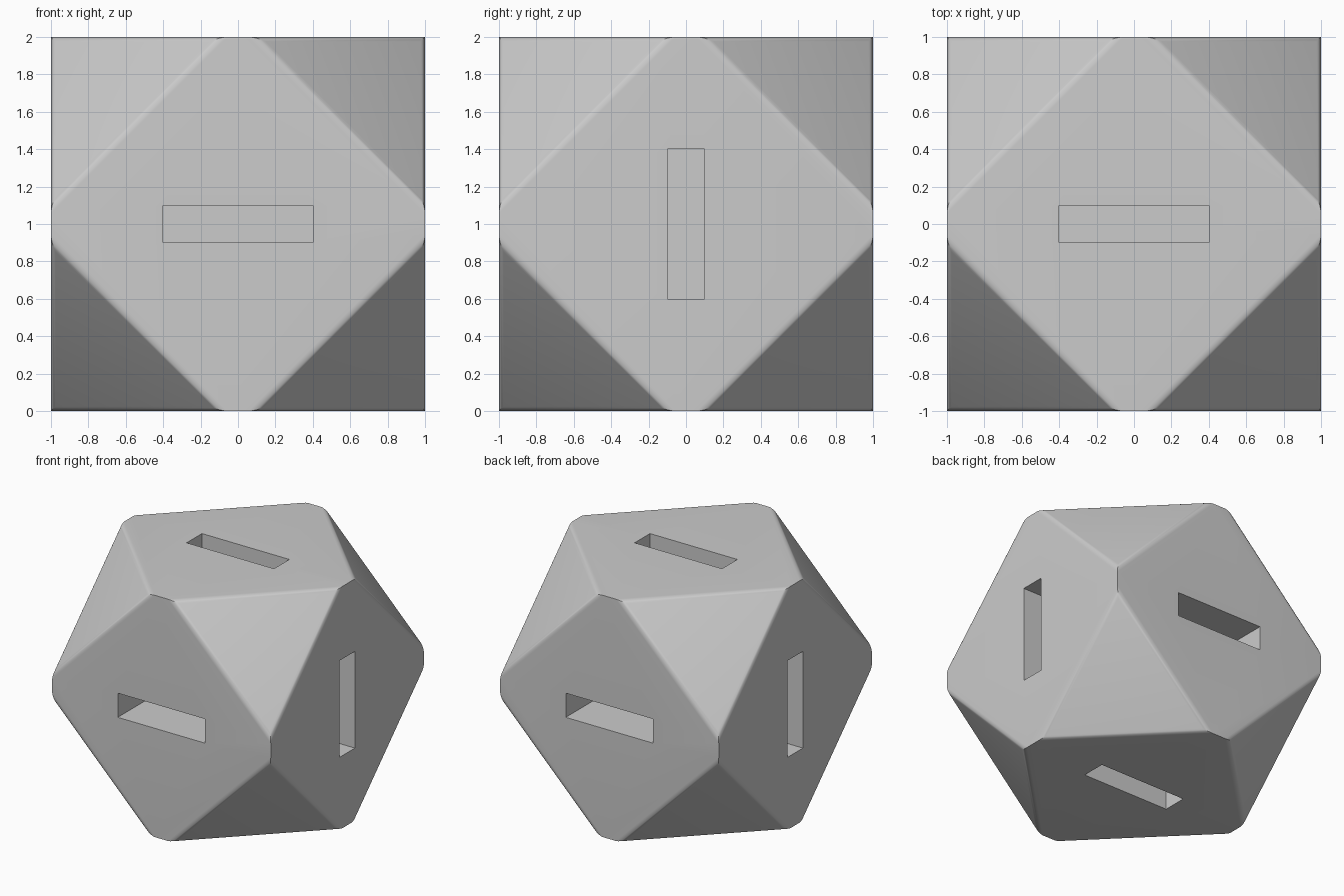
import bpy, bmesh
from mathutils import Matrix, Vector

if "Cube" in bpy.data.objects:
    bpy.data.objects.remove(bpy.data.objects["Cube"])

CORNER_CUT = 0.90   # how far along each cube edge a corner is cut away
SOFT = 0.03         # rounding of the triangle borders
DEPTH = 0.40        # slot depth


def add_object(name, bm):
    mesh = bpy.data.meshes.new(name)
    bm.normal_update()
    bm.to_mesh(mesh)
    bm.free()
    ob = bpy.data.objects.new(name, mesh)
    bpy.context.collection.objects.link(ob)
    return ob


def add_box(bm, centre, size):
    m = Matrix.Translation(centre) @ Matrix.Diagonal((*size, 1))
    bmesh.ops.create_cube(bm, size=1, matrix=m)


# Body: cube with its eight corners cut off
bm = bmesh.new()
add_box(bm, (0, 0, 1), (2, 2, 2))
bmesh.ops.bevel(bm, geom=bm.verts[:], offset=CORNER_CUT, offset_type='OFFSET',
                segments=1, profile=0.5, affect='VERTICES')
bm.normal_update()

# Round the borders between triangles and large faces, leaving cube edges sharp
borders = [e for e in bm.edges if any(len(f.verts) == 3 for f in e.link_faces)]
bmesh.ops.bevel(bm, geom=borders, offset=SOFT, offset_type='OFFSET',
                segments=4, profile=0.5, affect='EDGES')
body = add_object("faceted_body", bm)

# Slot cutters: one blind slot in each of the six large faces
bm = bmesh.new()
slots = [(Vector((0, 1, 0)), (0.8, 2 * DEPTH, 0.2)),
         (Vector((1, 0, 0)), (2 * DEPTH, 0.2, 0.8)),
         (Vector((0, 0, 1)), (0.8, 0.2, 2 * DEPTH))]
for axis, size in slots:
    for side in (-1, 1):
        add_box(bm, Vector((0, 0, 1)) + axis * side, size)
cutter = add_object("slot_cutter", bm)
cutter.hide_render = True

# Cut the slots and finish the shading
mod = body.modifiers.new("slots", 'BOOLEAN')
mod.operation = 'DIFFERENCE'
mod.solver = 'EXACT'
mod.object = cutter
bpy.context.view_layer.objects.active = body
body.select_set(True)
bpy.ops.object.modifier_apply(modifier=mod.name)
bpy.data.objects.remove(cutter)
bpy.ops.object.shade_smooth_by_angle(angle=0.6)
